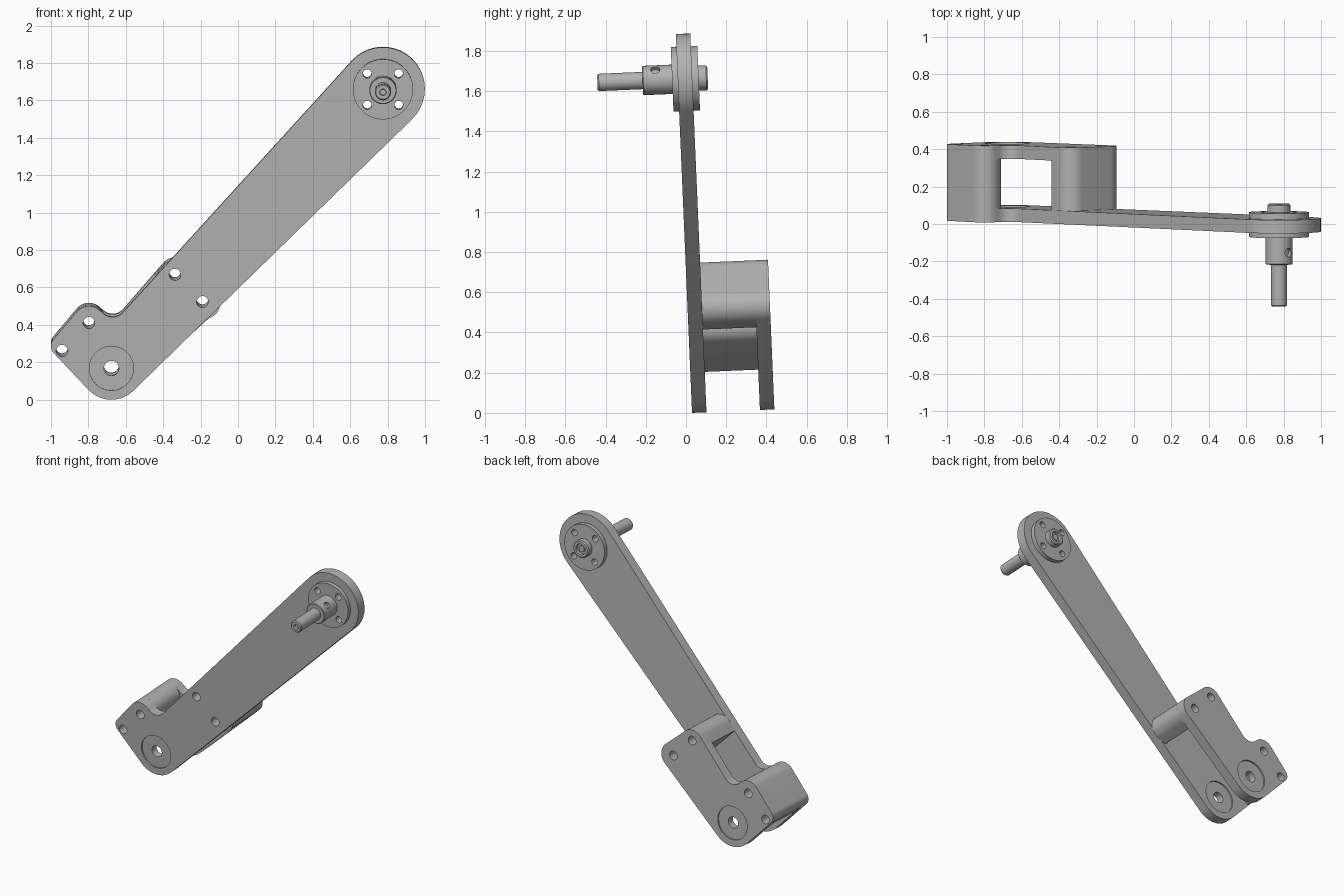
import bpy, bmesh, math
from mathutils import Matrix, Vector

cube = bpy.data.objects.get("Cube")
if cube:
    bpy.data.objects.remove(cube, do_unlink=True)

# One grey for the whole part
grey = bpy.data.materials.new("machined_grey")
grey.use_nodes = True
colour = (0.45, 0.45, 0.45, 1)
grey.diffuse_color = colour
grey.node_tree.nodes["Principled BSDF"].inputs["Base Color"].default_value = colour

# Profiles are drawn flat, stood upright, then leaned forward slightly
PLACE = (Matrix.Translation((0, 0.03, 0)) @ Matrix.Rotation(math.radians(2.45), 4, 'X')
         @ Matrix.Rotation(math.pi / 2, 4, 'X'))


def circle(x, y, r, n=40):
    return [(x + r * math.cos(math.tau * i / n), y + r * math.sin(math.tau * i / n))
            for i in range(n)]


def belt(circles, steps=20):
    """Outline wrapped counter-clockwise round circles; negative radius is a concave fillet."""
    n = len(circles)
    leave = []
    for i, (x, y, r) in enumerate(circles):
        x2, y2, r2 = circles[(i + 1) % n]
        dx, dy = x2 - x, y2 - y
        leave.append(math.atan2(dy, dx) - math.acos((r - r2) / math.hypot(dx, dy)))
    points = []
    for i, (x, y, r) in enumerate(circles):
        a = leave[i - 1]
        sweep = (leave[i] - a) % math.tau
        if r < 0:
            sweep -= math.tau
        for k in range(steps + 1):
            t = a + sweep * k / steps
            points.append((x + r * math.cos(t), y + r * math.sin(t)))
    return points


def finish(name, bm):
    bmesh.ops.remove_doubles(bm, verts=bm.verts, dist=0.0001)
    bmesh.ops.recalc_face_normals(bm, faces=bm.faces)
    bm.transform(PLACE)
    mesh = bpy.data.meshes.new(name)
    bm.to_mesh(mesh)
    bm.free()
    mesh.materials.append(grey)
    obj = bpy.data.objects.new(name, mesh)
    bpy.context.collection.objects.link(obj)
    return obj


def smooth(obj):
    bpy.ops.object.select_all(action='DESELECT')
    obj.select_set(True)
    bpy.context.view_layer.objects.active = obj
    bpy.ops.object.shade_smooth_by_angle(angle=math.radians(30))


def plate(name, outline, holes, front, back):
    """Slab with through holes, between two depths measured backwards."""
    curve = bpy.data.curves.new(name + "_profile", 'CURVE')
    curve.dimensions = '2D'
    curve.fill_mode = 'BOTH'
    curve.extrude = (back - front) / 2
    for loop in [outline] + holes:
        spline = curve.splines.new('POLY')
        spline.points.add(len(loop) - 1)
        for p, (x, y) in zip(spline.points, loop):
            p.co = (x, y, 0, 1)
        spline.use_cyclic_u = True
    helper = bpy.data.objects.new(name + "_profile", curve)
    bpy.context.collection.objects.link(helper)
    graph = bpy.context.evaluated_depsgraph_get()
    mesh = bpy.data.meshes.new_from_object(helper.evaluated_get(graph))
    bm = bmesh.new()
    bm.from_mesh(mesh)
    bm.transform(Matrix.Translation((0, 0, -(front + back) / 2)))
    bpy.data.objects.remove(helper, do_unlink=True)
    bpy.data.curves.remove(curve)
    bpy.data.meshes.remove(mesh)
    smooth(finish(name, bm))


def lathe(name, x, y, profile, steps=48):
    """Turned part from (depth, radius) pairs, its axis running front to back."""
    bm = bmesh.new()
    verts = [bm.verts.new((x + r, y, -w)) for w, r in profile]
    edges = [bm.edges.new(pair) for pair in zip(verts, verts[1:])]
    bmesh.ops.spin(bm, geom=verts + edges, cent=(x, y, 0), axis=(0, 0, 1),
                   angle=math.tau, steps=steps)
    return finish(name, bm)


# Key centres: lower pivot, upper hub, fillet, block corners, spacer bolts
PIVOT = (-0.677, 0.168)
HUB = (0.775, 1.662)
pivot_end = (*PIVOT, 0.168)
hub_end = (*HUB, 0.224)
fillet = (-0.67, 0.518, -0.075)
block_top = (-0.797, 0.416, 0.085)
block_left = (-0.945, 0.287, 0.055)
bolt_high = (-0.335, 0.66, 0.085)
bolt_low = (-0.185, 0.52, 0.092)
THICK, LUG, DEPTH = 0.072, 0.338, 0.41

block_holes = [circle(-0.797, 0.412, 0.031), circle(-0.941, 0.262, 0.031)]
spacer_holes = [circle(-0.337, 0.67, 0.031), circle(-0.19, 0.524, 0.031)]
hub_holes = [circle(HUB[0] + sx * 0.084, HUB[1] + sy * 0.084, 0.023)
             for sx in (-1, 1) for sy in (-1, 1)]
bearing_seat = [circle(*PIVOT, 0.118, 56)]

# Long front arm and short rear lug
plate("arm_plate", belt([pivot_end, hub_end, fillet, block_top, block_left]),
      block_holes + spacer_holes + hub_holes + bearing_seat, 0, THICK)
plate("rear_lug", belt([pivot_end, bolt_low, bolt_high, fillet, block_top, block_left]),
      block_holes + spacer_holes + bearing_seat, LUG, DEPTH)

# Spacer blocks joining the two plates
plate("left_spacer", belt([block_top, block_left, (-0.93, 0.213, 0.012)]),
      block_holes, THICK, LUG)
plate("upper_spacer", belt([(-0.205, 0.418, 0.006), bolt_low, bolt_high,
                            (-0.436, 0.655, 0.006)]),
      spacer_holes, THICK, LUG)

# Recessed bearings at the lower pivot
for name, start in (("front_bearing", 0), ("rear_bearing", LUG)):
    plate(name, circle(*PIVOT, 0.118, 56), [circle(*PIVOT, 0.04)],
          start + 0.01, start + THICK - 0.01)

# Hub flanges on both sides of the arm
for name, front, back in (("front_flange", -0.028, 0), ("rear_flange", THICK, 0.104)):
    plate(name, circle(*HUB, 0.161, 64), hub_holes, front, back)

# Output shaft with collar, and the rear boss
shaft = lathe("shaft_and_collar", *HUB, [
    (-0.385, 0), (-0.385, 0.016), (-0.4, 0.018), (-0.4, 0.037), (-0.393, 0.043),
    (-0.175, 0.043), (-0.175, 0.069), (-0.171, 0.073), (-0.02, 0.073), (-0.02, 0)])
lathe_boss = lathe("rear_boss", *HUB, [
    (0.09, 0), (0.09, 0.062), (0.142, 0.062), (0.149, 0.055), (0.149, 0.038),
    (0.125, 0.038), (0.125, 0.024), (0.138, 0.022), (0.138, 0)])

# Set screw hole drilled diagonally into the collar
bm = bmesh.new()
side = Vector((1, 1, 0)).normalized()
bmesh.ops.create_cone(bm, cap_ends=True, segments=24, radius1=0.023, radius2=0.023, depth=0.06,
                      matrix=Matrix.Translation(Vector((*HUB, 0.11)) + side * 0.08)
                      @ side.to_track_quat('Z', 'Y').to_matrix().to_4x4())
cutter = finish("screw_hole_cutter", bm)
cutter.hide_render = True
cut = shaft.modifiers.new("screw_hole", 'BOOLEAN')
cut.operation = 'DIFFERENCE'
cut.object = cutter
bpy.context.view_layer.objects.active = shaft
bpy.ops.object.modifier_apply(modifier=cut.name)
bpy.data.objects.remove(cutter, do_unlink=True)
smooth(shaft)
smooth(lathe_boss)
